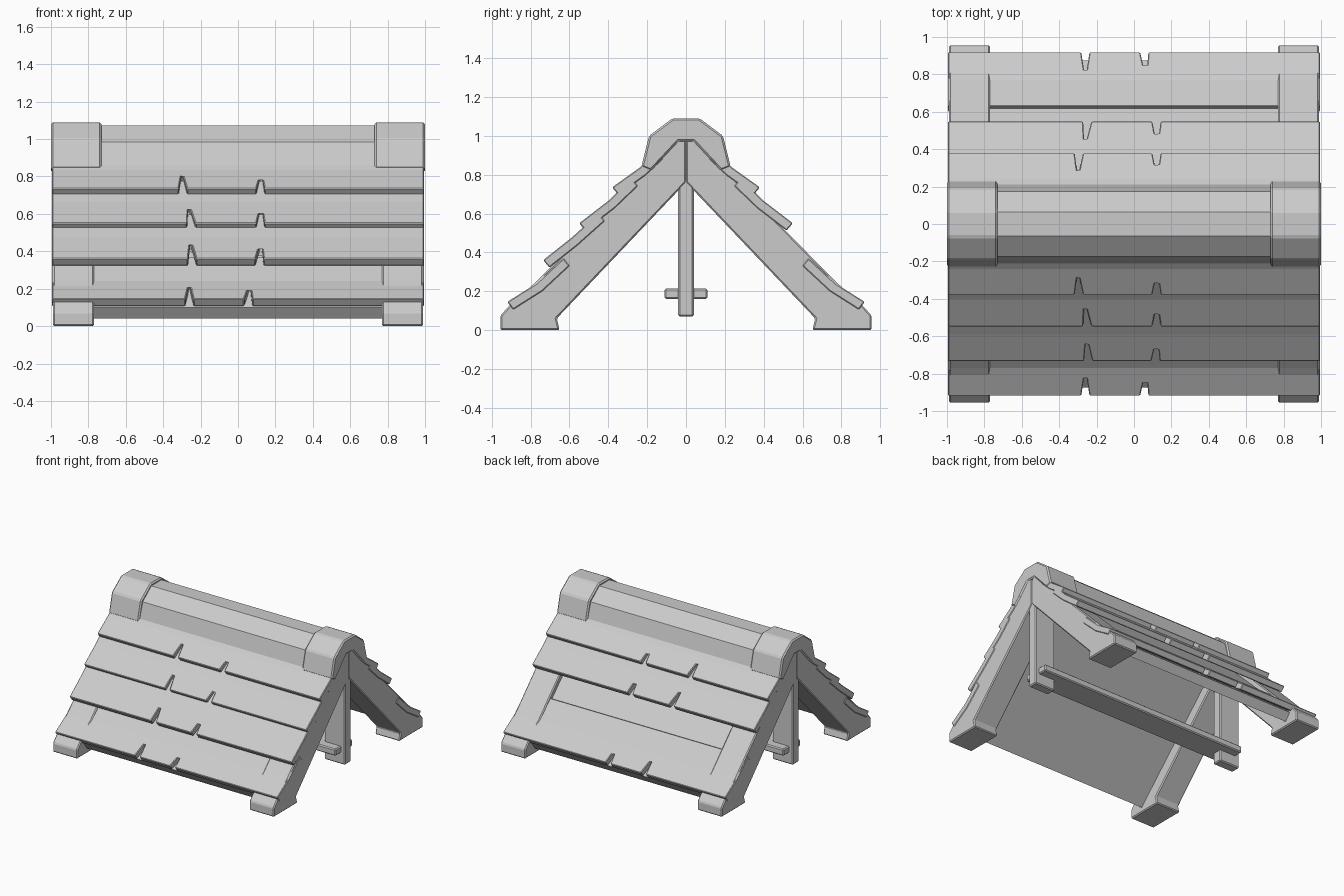
import bpy, bmesh
from mathutils import Vector

if "Cube" in bpy.data.objects:
    bpy.data.objects.remove(bpy.data.objects["Cube"])


def finish(name, bm, bevel=0.0):
    bmesh.ops.recalc_face_normals(bm, faces=bm.faces)
    me = bpy.data.meshes.new(name)
    bm.to_mesh(me)
    bm.free()
    ob = bpy.data.objects.new(name, me)
    bpy.context.collection.objects.link(ob)
    if bevel:
        m = ob.modifiers.new("bevel", 'BEVEL')
        m.width = bevel
        m.segments = 1
        m.limit_method = 'ANGLE'
    return ob


def prism(name, profile, x0, x1, bevel=0.0):
    """Extrude a (y, z) profile from x0 to x1."""
    bm = bmesh.new()
    f = bm.faces.new([bm.verts.new((x0, y, z)) for y, z in profile])
    ext = bmesh.ops.extrude_face_region(bm, geom=[f])
    bmesh.ops.translate(bm, vec=(x1 - x0, 0, 0),
                        verts=[v for v in ext['geom'] if isinstance(v, bmesh.types.BMVert)])
    return finish(name, bm, bevel)


def flip(profile, s):
    return [(s * y, z) for y, z in profile]


def plank(name, s, edge, bend, top, notches, thick=0.05):
    """Bent roof board with V-shaped splits in its lower edge."""
    bm = bmesh.new()
    e, b, t = (Vector((0, s * p[0], p[1])) for p in (edge, bend, top))

    def vert(x, p):
        return bm.verts.new((x, p.y, p.z))

    tip = e.lerp(b, 0.93)
    lower = [vert(-0.995, e)]
    for x, lean in notches:
        lower += [vert(x - 0.022, e), vert(x + lean, tip), vert(x + 0.022, e)]
    lower.append(vert(0.995, e))
    b1, b0 = vert(0.995, b), vert(-0.995, b)
    t1, t0 = vert(0.995, t), vert(-0.995, t)
    faces = [bm.faces.new(lower + [b1, b0]), bm.faces.new([b0, b1, t1, t0])]
    d = (t - e).normalized()
    inward = Vector((0, -s * abs(d.z), -abs(d.y)))
    # The cut edge leans, so thickness goes square to the slope
    ext = bmesh.ops.extrude_face_region(bm, geom=faces)
    bmesh.ops.translate(bm, vec=inward * thick,
                        verts=[v for v in ext['geom'] if isinstance(v, bmesh.types.BMVert)])
    return finish(name, bm, 0.005)


LEG = [(0.65, 0), (0.955, 0), (0.955, 0.075), (0.91, 0.125), (0.77, 0.25), (0.04, 0.99),
       (0, 0.99), (0, 0.76), (0.665, 0.06)]
BOARD = [(0.875, 0.1), (0.83, 0.04), (0, 0.875), (0, 0.96)]
CAP = [(0.23, 0.84), (0.19, 1.0), (0.07, 1.09), (-0.07, 1.09), (-0.19, 1.0), (-0.23, 0.84),
       (-0.18, 0.82), (-0.04, 0.97), (0.04, 0.97), (0.18, 0.82)]
RIDGE = [(0.212, 0.86), (0.175, 0.985), (0.065, 1.072), (-0.065, 1.072), (-0.175, 0.985),
         (-0.212, 0.86), (-0.17, 0.83), (0, 0.96), (0.17, 0.83)]
ROWS = [  # lower edge, bend, upper edge, splits (x, tip lean)
    ((0.38, 0.735), (0.24, 0.835), (0.15, 0.92), [(-0.295, -0.005), (0.12, 0.005)]),
    ((0.55, 0.55), (0.40, 0.665), (0.28, 0.78), [(-0.25, -0.015), (0.12, 0.005)]),
    ((0.735, 0.36), (0.59, 0.475), (0.45, 0.60), [(-0.245, -0.01), (0.115, 0.01)]),
    ((0.92, 0.145), (0.77, 0.24), (0.63, 0.37), [(-0.26, 0.0), (0.055, 0.01)]),
]

for s, side in ((-1, "front"), (1, "back")):
    # Inner roof board between the legs
    prism(side + "_inner_board", flip(BOARD, s), -0.78, 0.78)
    # Overlapping planks; the third one is missing at the back
    for i, row in enumerate(ROWS):
        if not (s == 1 and i == 2):
            plank(f"{side}_plank_{i + 1}", s, *row)

for s, end in ((-1, "left"), (1, "right")):
    # Slanted legs with feet
    for k, side in ((-1, "front"), (1, "back")):
        prism(f"{side}_{end}_leg", flip(LEG, k), s * 0.77, s * 0.99, 0.008)
    # Ridge end cap
    prism(end + "_ridge_cap", CAP, s * 0.73, s, 0.01)
    # Hanging post
    prism(end + "_post", [(-0.04, 0.07), (0.04, 0.07), (0.04, 0.97), (-0.04, 0.97)],
          s * 0.8, s * 0.985, 0.008)

# Ridge and low cross beam
prism("ridge", RIDGE, -0.75, 0.75)
prism("cross_beam", [(-0.11, 0.16), (0.11, 0.16), (0.11, 0.215), (-0.11, 0.215)], -0.95, 0.95, 0.008)
